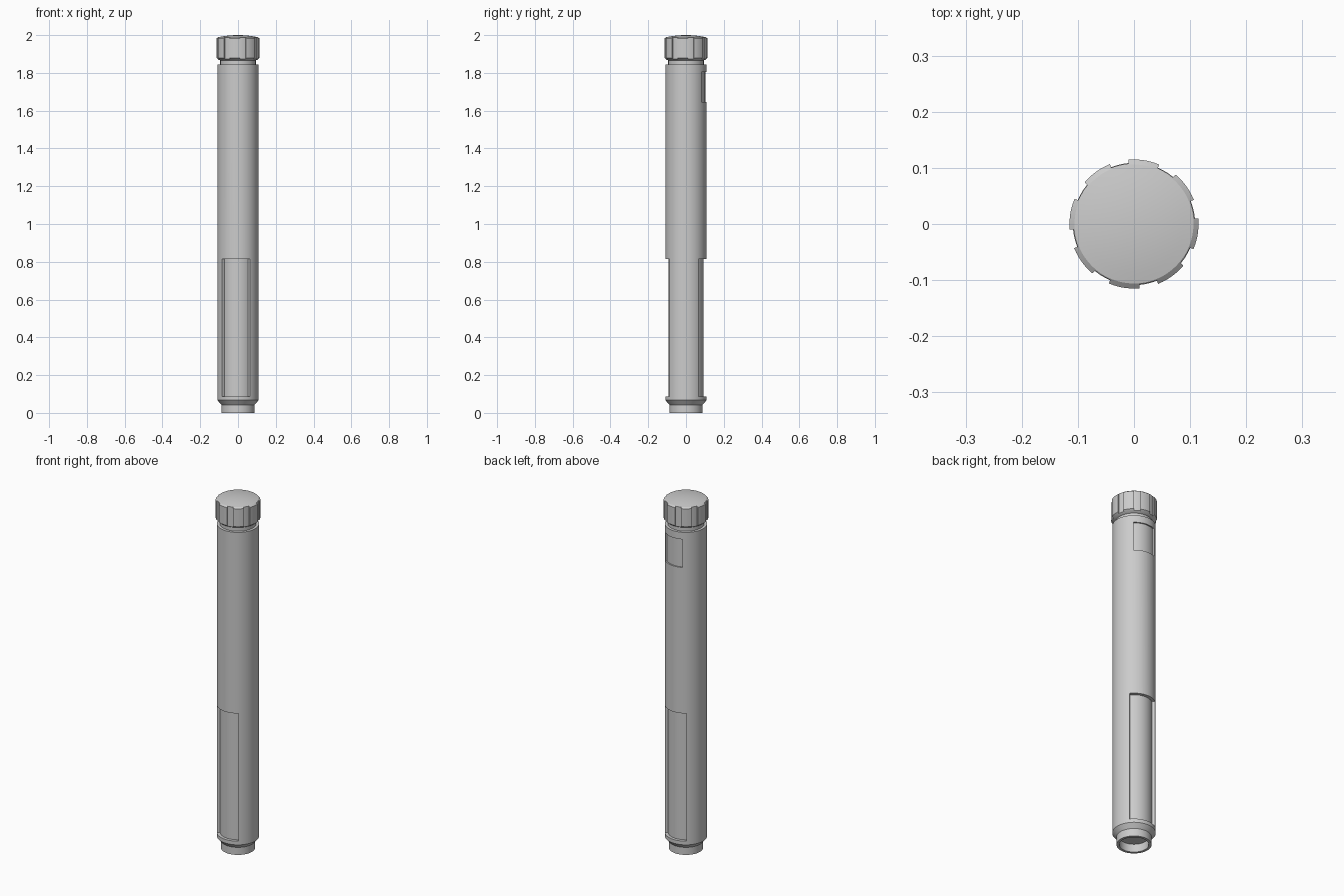
import bpy, bmesh
from math import sin, cos, radians, pi

if "Cube" in bpy.data.objects:
    bpy.data.objects.remove(bpy.data.objects["Cube"])

SEG = 96


def make_object(name, bm):
    bmesh.ops.recalc_face_normals(bm, faces=bm.faces)
    mesh = bpy.data.meshes.new(name)
    bm.to_mesh(mesh)
    bm.free()
    ob = bpy.data.objects.new(name, mesh)
    bpy.context.collection.objects.link(ob)
    return ob


def lathe(name, profile):
    """Revolve (radius, z) points; the end points are closed with flat discs or poles."""
    bm = bmesh.new()
    rings = []
    for r, z in profile:
        if r == 0:
            rings.append([bm.verts.new((0, 0, z))] * SEG)
        else:
            rings.append([bm.verts.new((r * cos(2 * pi * i / SEG), r * sin(2 * pi * i / SEG), z))
                          for i in range(SEG)])
    for a, b in zip(rings, rings[1:]):
        for i in range(SEG):
            j = (i + 1) % SEG
            bm.faces.new(list(dict.fromkeys((a[i], a[j], b[j], b[i]))))
    return make_object(name, bm)


def add_sector(bm, a0, a1, r_in, r_out, z0, z1, steps=24):
    """Solid slice of a ring between two angles in degrees."""
    cols = []
    for i in range(steps + 1):
        a = radians(a0 + (a1 - a0) * i / steps)
        cols.append([bm.verts.new((r * cos(a), r * sin(a), z))
                     for r, z in ((r_in, z0), (r_out, z0), (r_out, z1), (r_in, z1))])
    for a, b in zip(cols, cols[1:]):
        for k in range(4):
            bm.faces.new((a[k], a[(k + 1) % 4], b[(k + 1) % 4], b[k]))
    bm.faces.new(cols[0])
    bm.faces.new(cols[-1])


def carve(ob, sectors):
    """Cut ring slices out of an object, then shade it smooth with crisp edges."""
    bm = bmesh.new()
    for s in sectors:
        add_sector(bm, *s)
    cutter = make_object(ob.name + "_cutter", bm)
    cutter.hide_render = True
    mod = ob.modifiers.new("recesses", 'BOOLEAN')
    mod.operation = 'DIFFERENCE'
    mod.solver = 'EXACT'
    mod.object = cutter
    bpy.ops.object.select_all(action='DESELECT')
    bpy.context.view_layer.objects.active = ob
    ob.select_set(True)
    bpy.ops.object.modifier_apply(modifier=mod.name)
    bpy.data.objects.remove(cutter)
    bpy.ops.object.shade_smooth_by_angle(angle=radians(25))


# Barrel with hollow bottom spout and chamfered shoulder
barrel = lathe("barrel", [
    (0, 0.045), (0.074, 0.045), (0.074, 0), (0.088, 0), (0.088, 0.043),
    (0.109, 0.067), (0.109, 1.845), (0, 1.845)])

# Two opposite grip windows and a shallow label pocket at the upper back
carve(barrel, [
    (-142, -54, 0.092, 0.15, 0.088, 0.815),
    (38, 126, 0.092, 0.15, 0.088, 0.815),
    (49, 116, 0.102, 0.15, 1.645, 1.805)])

# Domed cap with a narrower neck
dome = [(0.104 * cos(t * pi / 16), 1.989 + 0.011 * sin(t * pi / 16)) for t in range(1, 8)]
cap = lathe("cap", [
    (0, 1.84), (0.094, 1.84), (0.094, 1.866), (0.103, 1.870), (0.115, 1.880),
    (0.115, 1.982), (0.106, 1.989)]
    + [(0.106 * k / 6, 2.0 - 0.011 * (k / 6) ** 2) for k in range(5, 0, -1)] + [(0, 2.0)])

# Eight grip notches around the cap
carve(cap, [(95 + 45 * k, 112 + 45 * k, 0.108, 0.15, 1.85, 2.05, 6) for k in range(8)])
